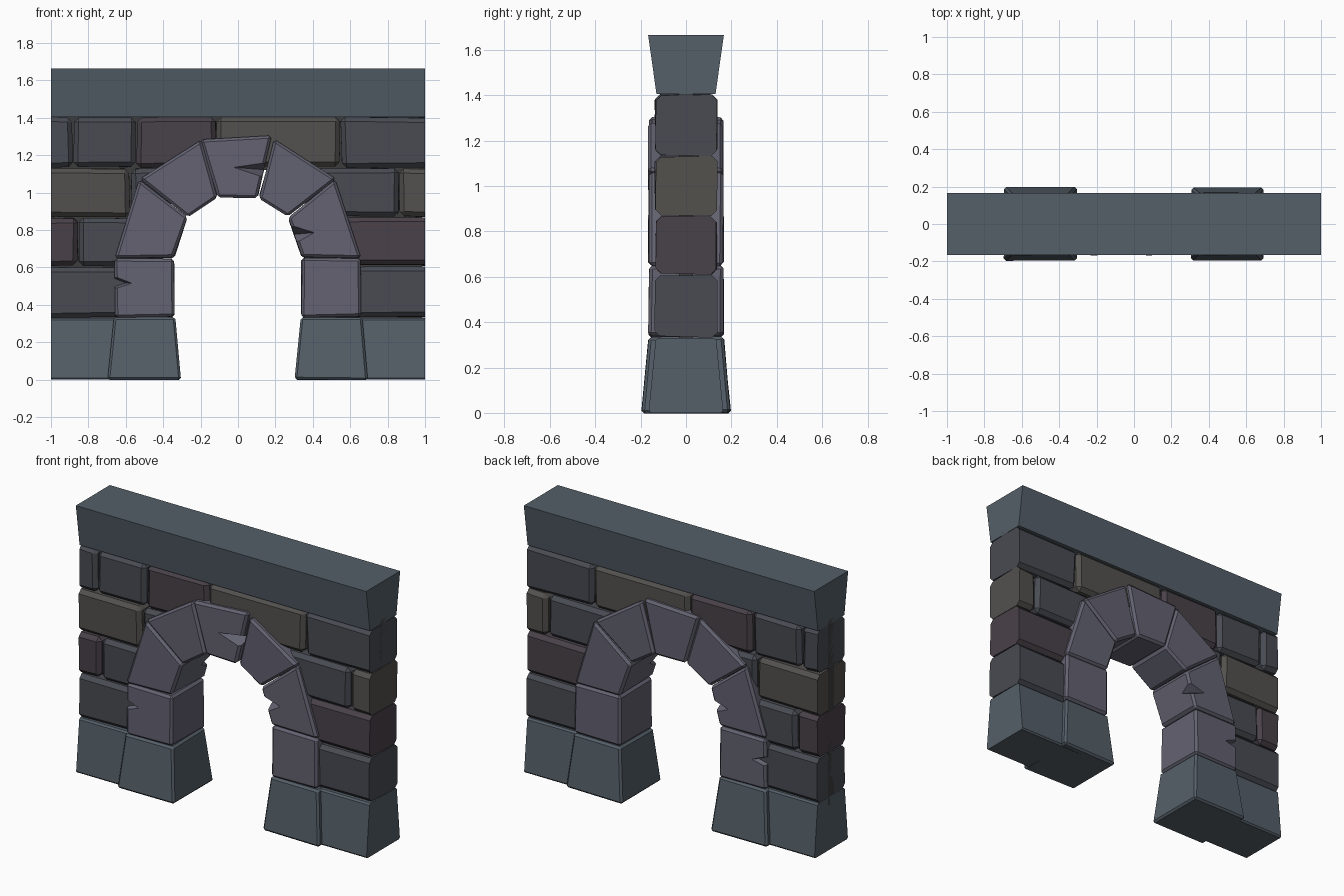
import bpy, bmesh, random
from mathutils import Vector

if "Cube" in bpy.data.objects:
    bpy.data.objects.remove(bpy.data.objects["Cube"])

random.seed(4)

COLOURS = {
    "slate": (0.090, 0.115, 0.140, 1),
    "arch": (0.125, 0.122, 0.165, 1),
    "blue": (0.065, 0.070, 0.085, 1),
    "brown": (0.085, 0.082, 0.076, 1),
    "purple": (0.066, 0.054, 0.066, 1),
    "mortar": (0.045, 0.045, 0.045, 1),
}
MATS = {}
for key, col in COLOURS.items():
    MATS[key] = bpy.data.materials.new(key + "_stone")
    MATS[key].diffuse_color = col


def slab(name, outline, mat, bevel=0.0, jitter=0.0):
    """Solid from an (x, z, half_depth) outline, mirrored front to back, chamfered."""
    bm = bmesh.new()
    rings = []
    for side in (-1, 1):
        ring = []
        for x, z, h in outline:
            j = [random.uniform(-jitter, jitter) for _ in range(3)]
            if abs(x) > 0.99:
                j[0] = 0
            ring.append(bm.verts.new((x + j[0], side * (h + j[1]), z + j[2])))
        rings.append(ring)
    bm.faces.new(rings[0])
    bm.faces.new(rings[1][::-1])
    n = len(outline)
    for i in range(n):
        k = (i + 1) % n
        bm.faces.new((rings[0][k], rings[0][i], rings[1][i], rings[1][k]))
    bmesh.ops.recalc_face_normals(bm, faces=bm.faces)
    if bevel:
        # the cut ends of the wall stay flat
        edges = [e for e in bm.edges
                 if not all(abs(v.co.x) > 0.99 for v in e.verts)]
        bmesh.ops.bevel(bm, geom=edges, offset=bevel, segments=1,
                        profile=0.5, affect='EDGES', clamp_overlap=True)
        bmesh.ops.recalc_face_normals(bm, faces=bm.faces)
    me = bpy.data.meshes.new(name)
    bm.to_mesh(me)
    bm.free()
    ob = bpy.data.objects.new(name, me)
    bpy.context.collection.objects.link(ob)
    me.materials.append(MATS[mat])
    return ob


def block(name, x0, x1, z0, z1, h0, h1, mat, bevel, jitter=0.0, inset=0.0):
    """Four-sided stone; inset narrows the top."""
    return slab(name, [(x0, z0, h0), (x1, z0, h0), (x1 - inset, z1, h1),
                       (x0 + inset, z1, h1)], mat, bevel, jitter)


def crack(target, a, b, tip, side):
    """Cut a tapering chip into the front (-1) or back (1) edge of a stone."""
    bm = bmesh.new()
    mid = ((a[0] + b[0]) / 2, (a[1] + b[1]) / 2)
    for (x, z), y in ((a, 0.20), (b, 0.20), (tip, 0.20), (mid, 0.05)):
        bm.verts.new((x, side * y, z))
    bmesh.ops.convex_hull(bm, input=bm.verts)
    bmesh.ops.recalc_face_normals(bm, faces=bm.faces)
    me = bpy.data.meshes.new("crack_cutter")
    bm.to_mesh(me)
    bm.free()
    me.materials.append(MATS["arch"])
    cutter = bpy.data.objects.new("crack_cutter", me)
    bpy.context.collection.objects.link(cutter)
    cutter.hide_render = True
    mod = target.modifiers.new("crack", 'BOOLEAN')
    mod.operation = 'DIFFERENCE'
    mod.solver = 'EXACT'
    mod.object = cutter
    dg = bpy.context.evaluated_depsgraph_get()
    new = bpy.data.meshes.new_from_object(target.evaluated_get(dg))
    target.modifiers.clear()
    target.data = new
    bpy.data.objects.remove(cutter)


# Top beam, flaring outward
block("cap_beam", -1, 1, 1.405, 1.665, 0.13, 0.167, "slate", 0.012)

# Base stones of the wall and flared feet of the arch
for s, side in ((-1, "left"), (1, "right")):
    lo, hi = sorted((s * 0.5, s * 1.0))
    block(side + "_wall_base", lo, hi, 0, 0.33, 0.165, 0.133, "slate", 0.01)
    lo, hi = sorted((s * 0.305, s * 0.695))
    block(side + "_arch_foot", lo, hi, 0, 0.335, 0.197, 0.165, "slate",
          0.012, 0.003, 0.033)

# Wall bricks, course by course: (x0, x1, colour)
COURSES = [
    (0.335, 0.603, [(-1, -0.5, "blue"), (0.5, 1, "blue")]),
    (0.612, 0.865, [(-1, -0.857, "purple"), (-0.85, -0.45, "blue"),
                    (0.45, 1, "purple")]),
    (0.872, 1.128, [(-1, -0.58, "brown"), (-0.57, -0.36, "blue"),
                    (0.36, 0.86, "blue"), (0.866, 1, "brown")]),
    (1.136, 1.402, [(-1, -0.885, "blue"), (-0.878, -0.55, "blue"),
                    (-0.542, -0.118, "purple"), (-0.112, 0.545, "brown"),
                    (0.552, 1, "blue")]),
]
for r, (z0, z1, bricks) in enumerate(COURSES):
    for i, (x0, x1, mat) in enumerate(bricks):
        block(f"brick_{r + 1}_{i + 1}", x0, x1, z0, z1, 0.135, 0.135,
              mat, 0.024, 0.005)

# Thin mortar core behind the bricks, following the arch
half = [(0.5, 0.28), (0.5, 0.65), (0.4, 0.96), (0.15, 1.12)]
core = [(-1, 0.28)] + [(-x, z) for x, z in half] + half[::-1]
core += [(0.985, 0.28), (0.985, 1.16), (1, 1.16), (1, 1.43), (-1, 1.43)]
slab("mortar_core", [(x, z, 0.03) for x, z in core], "mortar")

# Arch stones between successive joints: (outer point, inner point)
JOINTS = [((0.66, 0.333), (0.34, 0.333)), ((0.66, 0.65), (0.34, 0.65)),
          ((0.525, 1.07), (0.268, 0.87)), ((0.195, 1.285), (0.105, 0.972))]
stones = {}
for s, side in ((-1, "left"), (1, "right")):
    for i in range(3):
        (o0, n0), (o1, n1) = JOINTS[i], JOINTS[i + 1]
        pts = [Vector(p) for p in (o0, o1, n1, n0)]
        mid = sum(pts, Vector((0, 0))) / 4
        pts = [p + (mid - p).normalized() * 0.003 for p in pts]
        name = f"{side}_arch_stone_{i + 1}"
        stones[name] = slab(name, [(s * p.x, p.y, 0.163) for p in pts],
                            "arch", 0.014, 0.005)
stones["keystone"] = slab("keystone", [
    (-0.20, 1.285, 0.165), (0.18, 1.305, 0.165),
    (0.105, 0.972, 0.165), (-0.11, 0.975, 0.165)], "arch", 0.014, 0.003)

# Chipped cracks
crack(stones["left_arch_stone_1"], (-0.69, 0.58), (-0.69, 0.46), (-0.53, 0.515), -1)
crack(stones["left_arch_stone_1"], (-0.69, 0.57), (-0.69, 0.46), (-0.53, 0.50), 1)
crack(stones["right_arch_stone_2"], (0.26, 0.85), (0.29, 0.70), (0.45, 0.79), -1)
crack(stones["left_arch_stone_2"], (-0.26, 0.83), (-0.29, 0.70), (-0.45, 0.77), 1)
crack(stones["keystone"], (0.19, 1.18), (0.16, 1.06), (-0.08, 1.14), -1)

for m in bpy.data.materials:
    if m.users and not m.is_grease_pencil:
        m.use_nodes = True
        m.node_tree.nodes["Principled BSDF"].inputs["Base Color"].default_value = m.diffuse_color
